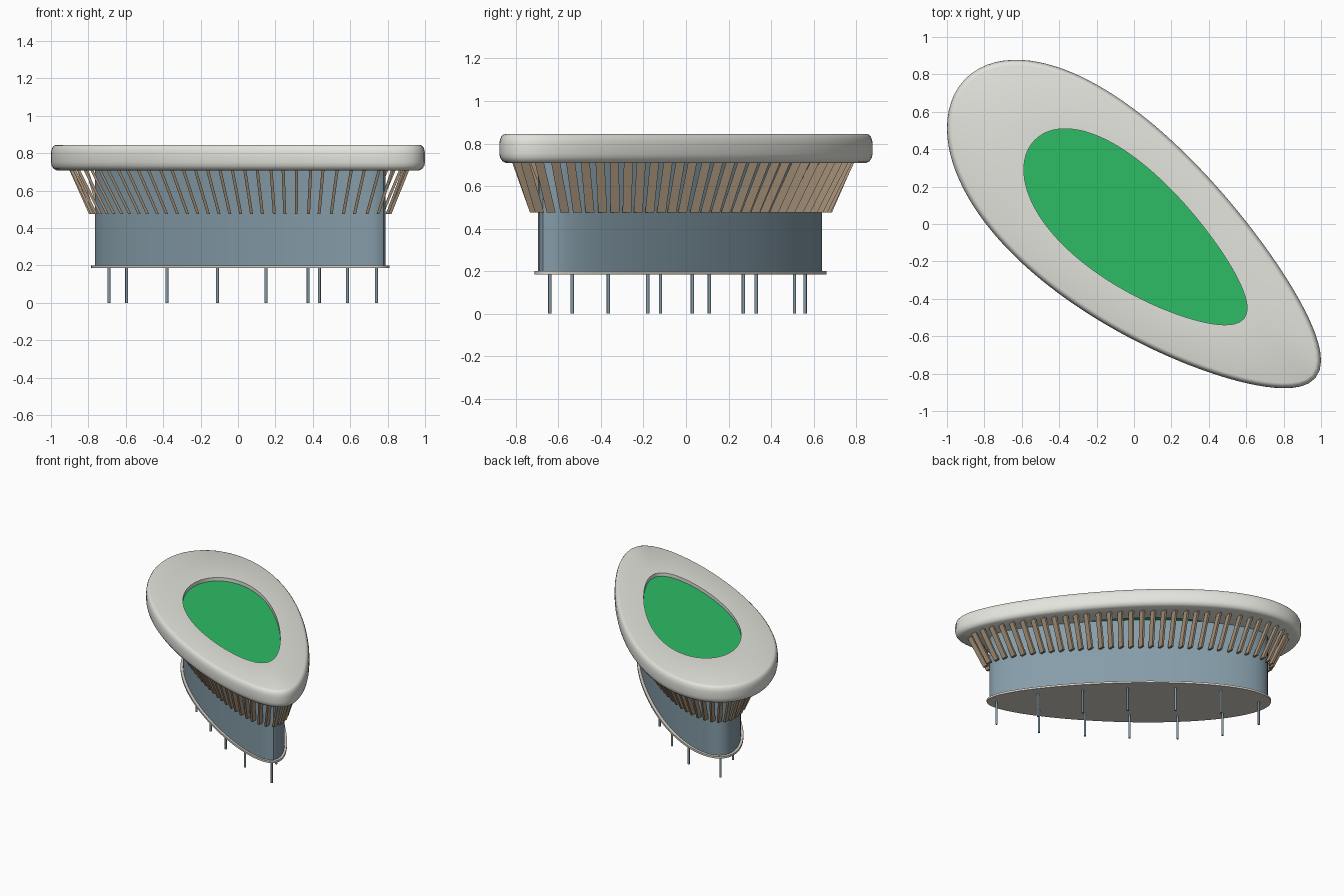
import bpy, bmesh, math
from mathutils import Vector

if "Cube" in bpy.data.objects:
    bpy.data.objects.remove(bpy.data.objects["Cube"])

FINE = 720
SEG = 120


def material(name, rgb):
    m = bpy.data.materials.new(name)
    m.diffuse_color = (*rgb, 1)
    m.use_nodes = True
    m.node_tree.nodes["Principled BSDF"].inputs["Base Color"].default_value = m.diffuse_color
    return m


PALE = material("pale_grey", (0.77, 0.77, 0.72))
GREEN = material("green", (0.027, 0.50, 0.13))
BLUE = material("blue_grey", (0.235, 0.335, 0.395))
TAN = material("tan_wood", (0.38, 0.285, 0.19))
CREAM = material("cream", (0.68, 0.64, 0.58))


# Egg-shaped plan, turned 40 degrees and fitted to a bounding rectangle
def egg(a, b, taper, bend, x0, x1, y0, y1):
    ang = math.radians(-40)
    c, s = math.cos(ang), math.sin(ang)
    pts = []
    for i in range(FINE):
        t = 2 * math.pi * i / FINE
        u = a * math.cos(t)
        v = b * math.sin(t) * (1 - taper * math.cos(t)) - bend * math.sin(t) ** 2
        pts.append(Vector((u * c - v * s, u * s + v * c)))
    xs, ys = [p.x for p in pts], [p.y for p in pts]
    lx, ly = min(xs), min(ys)
    sx, sy = (x1 - x0) / (max(xs) - lx), (y1 - y0) / (max(ys) - ly)
    return [Vector((x0 + (p.x - lx) * sx, y0 + (p.y - ly) * sy)) for p in pts]


# Indices of points spaced evenly along the outline
def even(pts, n):
    total = [0.0]
    for i in range(FINE):
        total.append(total[-1] + (pts[(i + 1) % FINE] - pts[i]).length)
    out, i = [], 0
    for k in range(n):
        while total[i] < total[-1] * k / n:
            i += 1
        out.append(i % FINE)
    return out


ROOF = egg(1.24, 0.5, 0.25, 0.03, -1, 1, -0.878, 0.878)
BODY = egg(1.01, 0.265, 0.15, 0.01, -0.765, 0.79, -0.695, 0.64)
FLOOR = egg(1.03, 0.285, 0.15, 0.01, -0.785, 0.81, -0.712, 0.66)
RING = even(ROOF, SEG)


def pick(pts):
    return [pts[i] for i in even(pts, SEG)]


def inset(d):
    out = []
    for i in RING:
        t = (ROOF[(i + 3) % FINE] - ROOF[i - 3]).normalized()
        out.append(ROOF[i] + Vector((-t.y, t.x)) * d)
    return out


def hole(f):
    return [ROOF[i] * f + Vector((0.008, -0.015)) for i in RING]


def finish(bm, name, mat, smooth=True):
    bmesh.ops.recalc_face_normals(bm, faces=bm.faces)
    me = bpy.data.meshes.new(name)
    bm.to_mesh(me)
    bm.free()
    me.materials.append(mat)
    ob = bpy.data.objects.new(name, me)
    bpy.context.collection.objects.link(ob)
    if smooth:
        bpy.ops.object.select_all(action='DESELECT')
        ob.select_set(True)
        bpy.context.view_layer.objects.active = ob
        bpy.ops.object.shade_smooth_by_angle(angle=math.radians(35))
    return ob


# Skin a stack of (outline, z) rings, either capped or joined end to end
def loft(name, rings, mat, ring_shape=False):
    bm = bmesh.new()
    loops = [[bm.verts.new((p.x, p.y, z)) for p in pts] for pts, z in rings]
    pairs = list(zip(loops, loops[1:]))
    if ring_shape:
        pairs.append((loops[-1], loops[0]))
    else:
        bm.faces.new(loops[0])
        bm.faces.new(loops[-1])
    for a, b in pairs:
        for i in range(SEG):
            j = (i + 1) % SEG
            bm.faces.new((a[i], a[j], b[j], b[i]))
    return finish(bm, name, mat)


# Rounded roof ring with an open centre
loft("roof_ring", [
    (hole(0.597), 0.708), (inset(0.032), 0.708), (inset(0.015), 0.716),
    (inset(0.004), 0.733), (inset(0), 0.752), (inset(0), 0.80),
    (inset(0.003), 0.818), (inset(0.009), 0.832), (inset(0.017), 0.841),
    (inset(0.028), 0.845), (hole(0.597), 0.845)], PALE, True)

# Green field sunk slightly in the roof opening
loft("green_field", [(hole(0.6), 0.715), (hole(0.6), 0.818)], GREEN)

# Main walls and the floor plate below them
loft("body_wall", [(pick(BODY), 0.195), (pick(BODY), 0.712)], BLUE)
loft("floor_plate", [(pick(FLOOR), 0.185), (pick(FLOOR), 0.20)], CREAM)

# Slanted fins fanning from the walls out to the roof edge
bm = bmesh.new()
thick, deep = Vector((0.008, 0)), Vector((0, 0.021))
for i in even(ROOF, 66):
    ends = []
    for f, z in ((0.11, 0.475), (0.57, 0.715)):
        q = BODY[i].lerp(ROOF[i], f)
        ends.append([bm.verts.new((w.x, w.y, z)) for w in
                     (q + thick + deep, q - thick + deep,
                      q - thick - deep, q + thick - deep)])
    lo, hi = ends
    bm.faces.new(lo)
    bm.faces.new(hi)
    for k in range(4):
        j = (k + 1) % 4
        bm.faces.new((lo[k], lo[j], hi[j], hi[k]))
finish(bm, "roof_fins", TAN, False)

# Slim columns: one at each end and five pairs between
bm = bmesh.new()
for x, y in ((-0.69, 0.56), (0.74, -0.64),
             (-0.38, 0.51), (-0.595, 0.27), (-0.11, 0.33), (-0.38, 0.03),
             (0.15, 0.11), (-0.11, -0.18), (0.375, -0.12), (0.15, -0.365),
             (0.585, -0.365), (0.435, -0.535)):
    res = bmesh.ops.create_cone(bm, cap_ends=True, segments=12,
                                radius1=0.008, radius2=0.008, depth=0.19)
    bmesh.ops.translate(bm, verts=res["verts"], vec=(x, y, 0.095))
finish(bm, "columns", BLUE)
